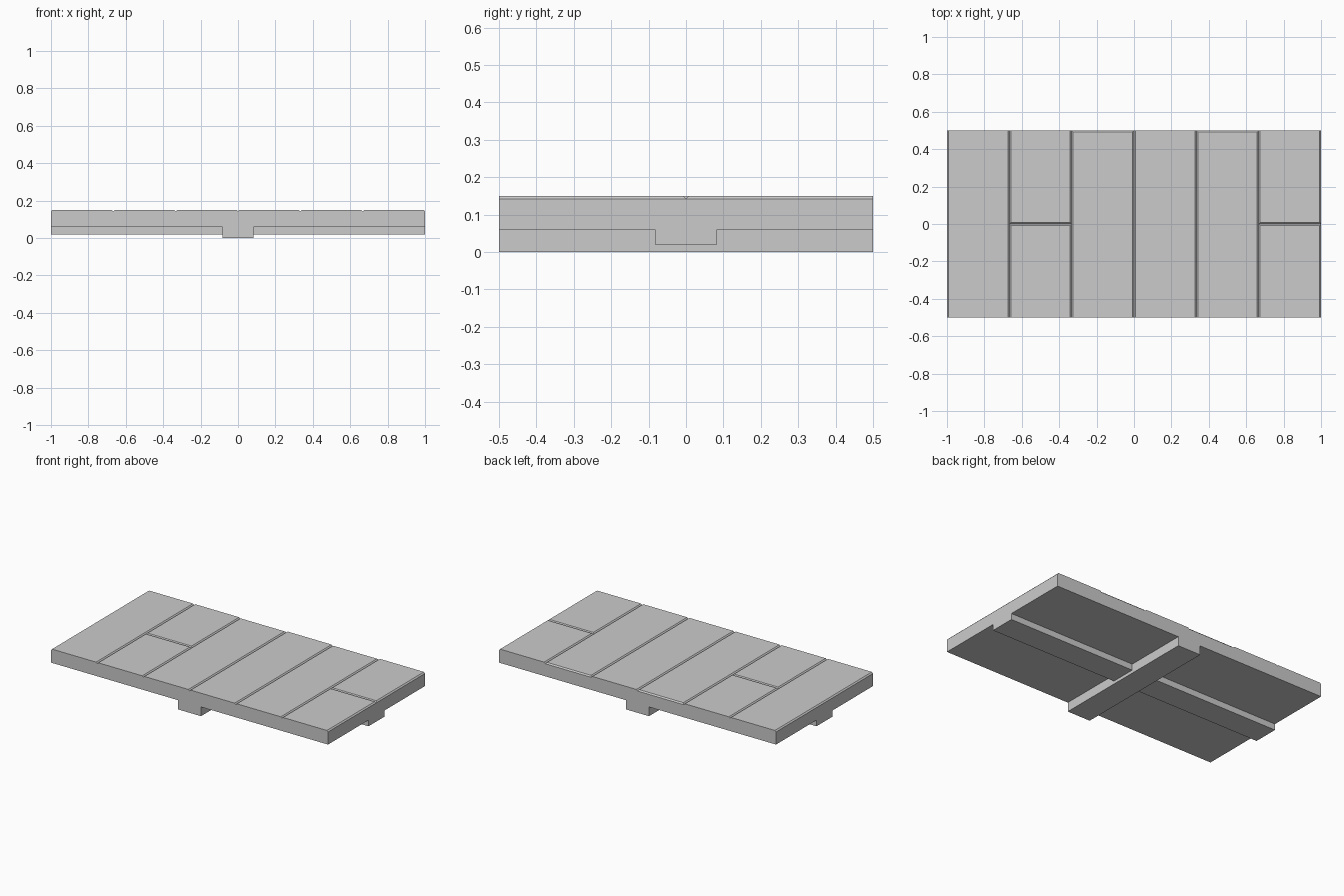
import bpy
import bmesh

old = bpy.data.objects.get("Cube")
if old:
    bpy.data.objects.remove(old, do_unlink=True)

stone = bpy.data.materials.new("stone grey")
stone.use_nodes = True
GREY = (0.6, 0.6, 0.6, 1)
stone.diffuse_color = GREY
stone.node_tree.nodes["Principled BSDF"].inputs["Base Color"].default_value = GREY

SEAM, TOP, UNDER = 0.142, 0.15, 0.06   # groove bottom, deck top, deck underside
BEVEL = 0.008                          # half the width of a groove
HALF = 0.083                           # half the width of a beam


def add_box(bm, x0, x1, y0, y1, z0, z1):
    """Add a box and return its top face."""
    verts = bmesh.ops.create_cube(bm, size=1)["verts"]
    for v in verts:
        v.co.x = x1 if v.co.x > 0 else x0
        v.co.y = y1 if v.co.y > 0 else y0
        v.co.z = z1 if v.co.z > 0 else z0
    faces = {f for v in verts for f in v.link_faces}
    return max(faces, key=lambda f: f.calc_center_median().z)


def add_plank(bm, x0, x1, y0, y1, front, back):
    """Add a shallow plank cap, bevelled on its long sides and chosen ends."""
    corners = [(x0, y0), (x1, y0), (x1, y1), (x0, y1)]
    low = [bm.verts.new((x, y, SEAM)) for x, y in corners]
    high = [bm.verts.new((x + (BEVEL if x == x0 else -BEVEL),
                          y + (front if y == y0 else -back), TOP))
            for x, y in corners]
    bm.faces.new(high)
    for i in range(4):
        j = (i + 1) % 4
        bm.faces.new((low[i], low[j], high[j], high[i]))


def finish(bm, name):
    bmesh.ops.remove_doubles(bm, verts=bm.verts, dist=1e-5)
    mesh = bpy.data.meshes.new(name)
    bm.to_mesh(mesh)
    bm.free()
    mesh.materials.append(stone)
    bpy.context.collection.objects.link(bpy.data.objects.new(name, mesh))


# Deck: open-topped slab closed by six columns of planks
bm = bmesh.new()
top = add_box(bm, -1, 1, -0.5, 0.5, UNDER, SEAM)
bmesh.ops.delete(bm, geom=[top], context="FACES_ONLY")
for col in range(6):
    x0, x1 = -1 + col / 3, -1 + (col + 1) / 3
    if col in (1, 5):                  # two short planks
        add_plank(bm, x0, x1, -0.5, 0, 0, BEVEL)
        add_plank(bm, x0, x1, 0, 0.5, BEVEL, 0)
    else:                              # one long plank
        add_plank(bm, x0, x1, -0.5, 0.5, 0, BEVEL if col in (2, 4) else 0)
finish(bm, "plank_deck")

# Crossed beams under the deck
for name, x, y, z in (("long_beam", 1, HALF, 0.02), ("cross_beam", HALF, 0.5, 0)):
    bm = bmesh.new()
    add_box(bm, -x, x, -y, y, z, UNDER)
    finish(bm, name)
